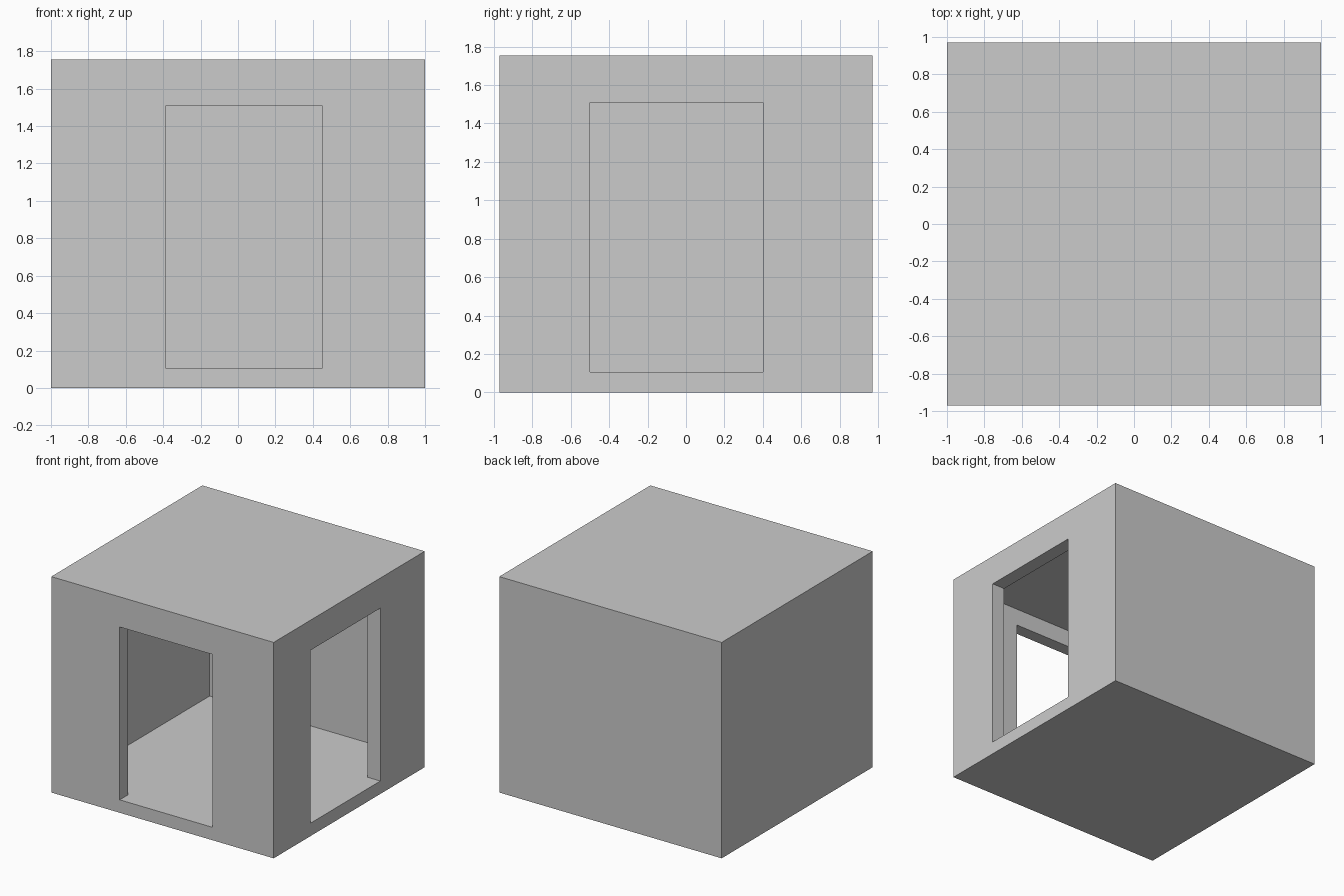
import bpy

if "Cube" in bpy.data.objects:
    bpy.data.objects.remove(bpy.data.objects["Cube"])


def box(name, lo, hi):
    """Axis-aligned box between two corners."""
    centre = [(a + b) / 2 for a, b in zip(lo, hi)]
    bpy.ops.mesh.primitive_cube_add(size=1, location=centre)
    ob = bpy.context.object
    ob.name = name
    ob.scale = [b - a for a, b in zip(lo, hi)]
    bpy.ops.object.transform_apply(location=True, rotation=True, scale=True)
    return ob


def cut(target, cutter):
    """Subtract the cutter, bake the result and remove the cutter."""
    mod = target.modifiers.new(cutter.name, 'BOOLEAN')
    mod.operation = 'DIFFERENCE'
    mod.solver = 'EXACT'
    mod.object = cutter
    cutter.hide_render = True
    bpy.context.view_layer.objects.active = target
    bpy.ops.object.modifier_apply(modifier=mod.name)
    bpy.data.objects.remove(cutter)


FLOOR, CEILING, LINTEL = 0.105, 1.65, 1.51

# Outer block
room = box("room_shell", (-1, -0.97, 0), (1, 0.97, 1.755))

# Hollow interior
cut(room, box("interior", (-0.88, -0.865, FLOOR), (0.885, 0.893, CEILING)))

# Front doorway and right doorway, level with the floor
cut(room, box("front_opening", (-0.385, -1.2, FLOOR), (0.45, -0.7, LINTEL)))
cut(room, box("right_opening", (0.7, -0.5, FLOOR), (1.2, 0.4, LINTEL)))
